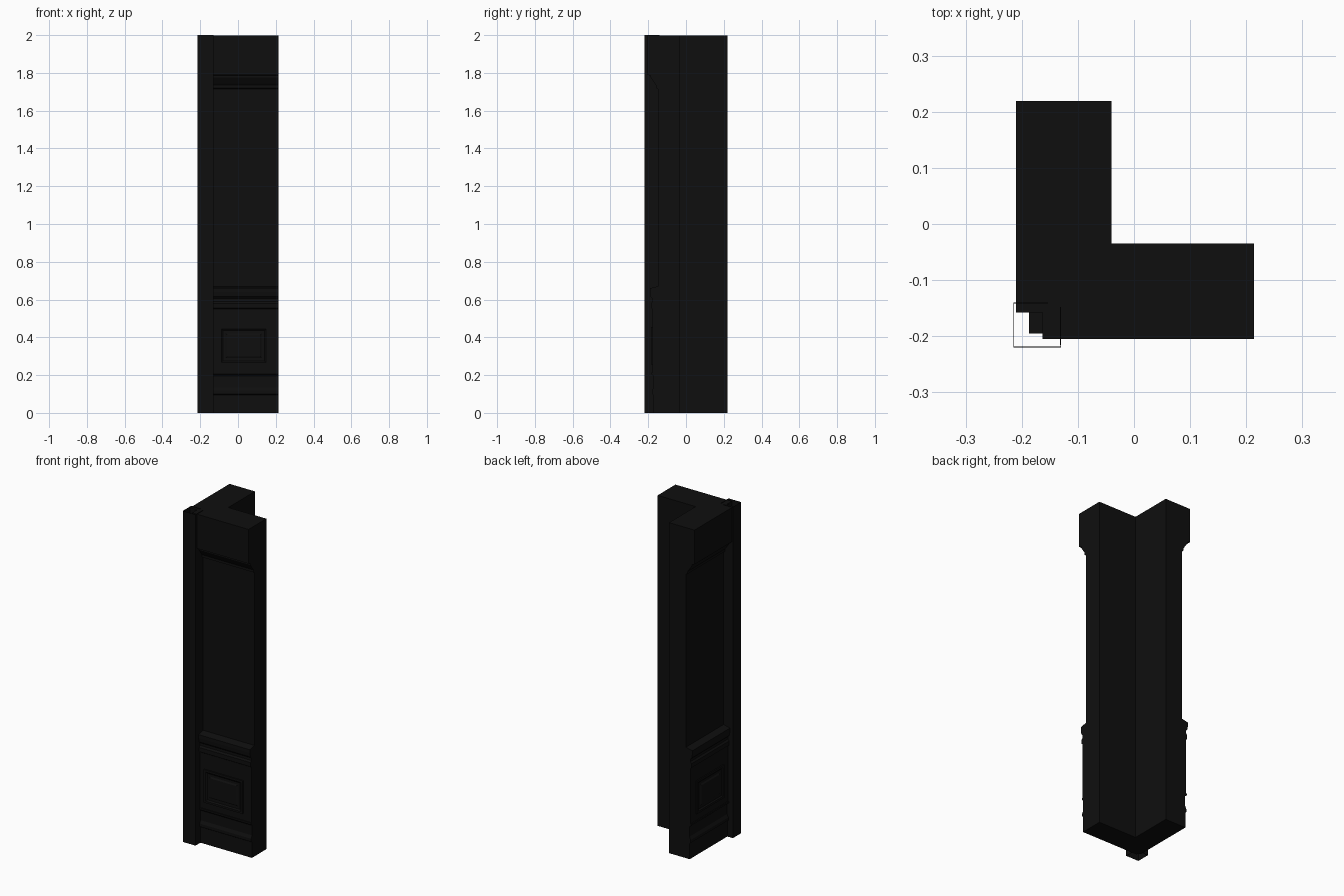
import bpy
import bmesh

cube = bpy.data.objects.get("Cube")
if cube:
    bpy.data.objects.remove(cube, do_unlink=True)

black = bpy.data.materials.new("near_black")
black.use_nodes = True
colour = (0.0045, 0.0045, 0.0045, 1)
black.diffuse_color = colour
black.node_tree.nodes["Principled BSDF"].inputs["Base Color"].default_value = colour

IX, IY = -0.04, -0.035      # inner corner of the L plan
REACH = 0.254               # arm length beyond the inner corner
NOTCH = 0.123               # where mouldings stop short of the corner post


def finish(name, bm):
    bmesh.ops.remove_doubles(bm, verts=bm.verts, dist=0.0001)
    bmesh.ops.recalc_face_normals(bm, faces=bm.faces)
    mesh = bpy.data.meshes.new(name)
    bm.to_mesh(mesh)
    bm.free()
    mesh.materials.append(black)
    obj = bpy.data.objects.new(name, mesh)
    bpy.context.collection.objects.link(obj)
    return obj


def loft(name, rings, cap_start=True):
    bm = bmesh.new()
    loops = [[bm.verts.new(p) for p in ring] for ring in rings]
    for a, b in zip(loops, loops[1:]):
        for i in range(len(a)):
            j = (i + 1) % len(a)
            bm.faces.new((a[i], a[j], b[j], b[i]))
    if cap_start:
        bm.faces.new(loops[0])
    bm.faces.new(loops[-1])
    return finish(name, bm)


def plan(d, z):
    """L-shaped outline whose two outer faces lie d out from the inner corner."""
    n = min(d, NOTCH)
    points = [(0, 0), (0, REACH), (-d, REACH), (-d, -n), (-n, -n),
              (-n, -d), (REACH, -d), (REACH, 0)]
    return [(IX + x, IY + y, z) for x, y in points]


def stack(name, profile):
    return loft(name, [plan(d, z) for d, z in profile])


# Plinth and base moulding
stack("plinth", [(0.138, 0), (0.138, 0.095), (0.145, 0.1), (0.145, 0.118),
                 (0.136, 0.135), (0.136, 0.195), (0.148, 0.205), (0.148, 0.215)])
# Pedestal block and its crowning moulding
stack("pedestal", [(0.143, 0.215), (0.143, 0.55), (0.15, 0.555), (0.15, 0.58),
                   (0.142, 0.59), (0.142, 0.605), (0.152, 0.615), (0.156, 0.64),
                   (0.156, 0.66), (0.114, 0.67)])
# Plain shaft
stack("shaft", [(0.113, 0.665), (0.113, 1.74)])
# Capital with stepped underside
stack("capital", [(0.113, 1.715), (0.124, 1.72), (0.124, 1.735), (0.135, 1.75),
                  (0.152, 1.775), (0.152, 1.785), (0.17, 1.79), (0.17, 1.997)])


# Framed panels on both pedestal faces: (inset, depth) steps from edge to centre
def panel(name, to_world):
    steps = [(0, 0.14), (0, 0.15), (0.012, 0.15), (0.02, 0.144),
             (0.035, 0.144), (0.043, 0.149)]
    rings = []
    for inset, d in steps:
        u0, u1, z0, z1 = -0.06 + inset, 0.2 - inset, 0.255 + inset, 0.455 - inset
        rings.append([to_world(u, d, z) for u, z in
                      ((u0, z0), (u1, z0), (u1, z1), (u0, z1))])
    loft(name, rings)


panel("front_panel", lambda u, d, z: (IX + u, IY - d, z))
panel("side_panel", lambda u, d, z: (IX - d, IY + u, z))

# Core behind the corner post
core = [(-0.187, -0.195), (-0.14, -0.195), (-0.14, -0.15), (-0.187, -0.15)]
loft("corner_core", [[(x, y, z) for x, y in core] for z in (0.21, 0.64)])

# Hollow corner post, open at top and bottom
path = [(-0.153, -0.14), (-0.215, -0.14), (-0.215, -0.22), (-0.13, -0.22), (-0.13, -0.148)]
bm = bmesh.new()
low, high = [[bm.verts.new((x, y, z)) for x, y in path] for z in (0, 2)]
for i in range(len(path) - 1):
    bm.faces.new((low[i], low[i + 1], high[i + 1], high[i]))
post = finish("corner_post", bm)
wall = post.modifiers.new("wall", "SOLIDIFY")
wall.thickness = 0.002
wall.offset = -1
